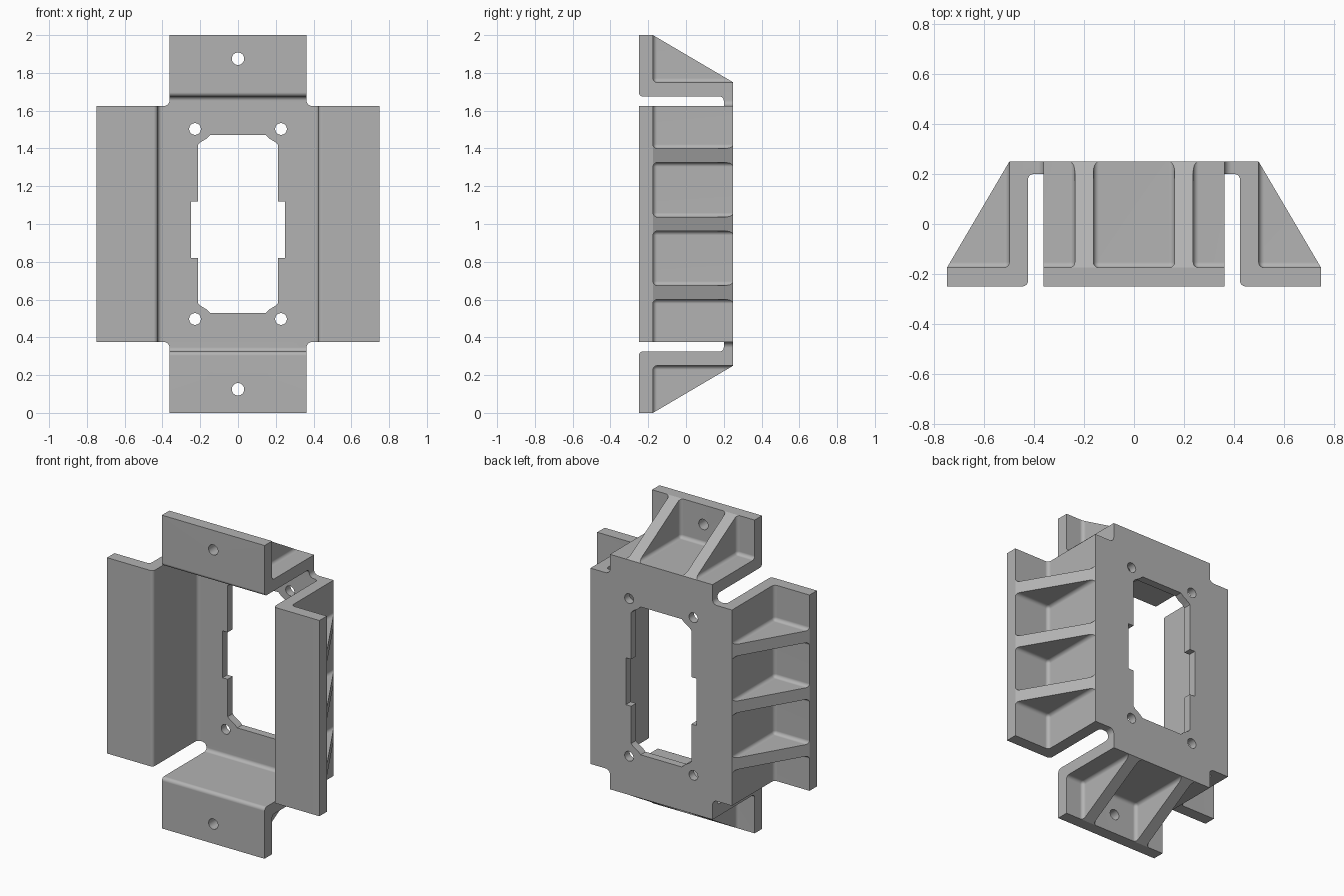
import bpy, bmesh
from math import radians, cos, sin, pi
from mathutils import Vector

cube = bpy.data.objects.get("Cube")
if cube:
    bpy.data.objects.remove(cube, do_unlink=True)

MID = 1.0      # height of the centre
FILLET = 0.022

# Ways of placing a profile point (u, v) extruded to depth t
PLACE = {
    "x": lambda u, v, t: (t, v, MID + u),
    "y": lambda u, v, t: (u, t, MID + v),
    "z": lambda u, v, t: (u, v, MID + t),
}


def new_object(name, bm):
    bmesh.ops.recalc_face_normals(bm, faces=bm.faces)
    mesh = bpy.data.meshes.new(name)
    bm.to_mesh(mesh)
    bm.free()
    obj = bpy.data.objects.new(name, mesh)
    bpy.context.collection.objects.link(obj)
    return obj


def rounded(points, steps=6):
    """Replace each right-angled corner that has a radius by an arc."""
    out = []
    for i, (u, v, r) in enumerate(points):
        p = Vector((u, v))
        if not r:
            out.append(p)
            continue
        a = (Vector(points[i - 1][:2]) - p).normalized() * r
        b = (Vector(points[(i + 1) % len(points)][:2]) - p).normalized() * r
        for k in range(steps + 1):
            t = pi / 2 * k / steps
            out.append(p + a * (1 - sin(t)) + b * (1 - cos(t)))
    return out


def prism(name, points, axis, lo, hi):
    bm = bmesh.new()
    ends = [[bm.verts.new(PLACE[axis](u, v, t)) for u, v in points] for t in (lo, hi)]
    bm.faces.new(ends[0])
    bm.faces.new(ends[1])
    n = len(points)
    for i in range(n):
        j = (i + 1) % n
        bm.faces.new((ends[0][i], ends[0][j], ends[1][j], ends[1][i]))
    return new_object(name, bm)


def soft_box(name, lo, hi):
    bm = bmesh.new()
    bmesh.ops.create_cube(bm, size=1)
    for v in bm.verts:
        v.co = [(l + h) / 2 + c * (h - l) for c, l, h in zip(v.co, lo, hi)]
    bmesh.ops.bevel(bm, geom=bm.edges[:], offset=FILLET, segments=5,
                    profile=0.5, affect="EDGES")
    return new_object(name, bm)


def combine(target, tool, operation):
    mod = target.modifiers.new(operation, "BOOLEAN")
    mod.operation, mod.solver, mod.object = operation, "EXACT", tool
    bpy.context.view_layer.objects.active = target
    bpy.ops.object.modifier_apply(modifier=mod.name)
    bpy.data.objects.remove(tool, do_unlink=True)


def hole(body, x, z, r, lo, hi):
    ring = [(x + r * cos(k * pi / 16), z + r * sin(k * pi / 16)) for k in range(32)]
    combine(body, prism("hole_cutter", ring, "y", lo, hi), "DIFFERENCE")


def channel(name, axis, wall, tip, half_length):
    """Wide channel with solid sloped wings, pocketed afterwards."""
    inner = wall - 0.075
    half = [(inner, 0.2, FILLET), (inner, -0.25, FILLET), (tip, -0.25, 0),
            (tip, -0.175, 0), (wall, 0.25, 0)]
    points = half + [(-u, v, r) for u, v, r in reversed(half)]
    return prism(name, rounded(points), axis, -half_length, half_length)


# Side wings with three ribs each
bracket = channel("bracket", "z", 0.5, 0.75, 0.625)
for side in (-1, 1):
    x0, x1 = sorted((side * 0.5, side * 1.0))
    for z0, z1 in ((-0.9, -0.4), (-0.325, -0.0375), (0.0375, 0.325), (0.4, 0.9)):
        combine(bracket, soft_box("pocket", (x0, -0.175, MID + z0),
                                  (x1, 0.5, MID + z1)), "DIFFERENCE")

# Top and bottom wings with two ribs each
end_wings = channel("end_wings", "x", 0.75, 1.0, 0.3625)
for side in (-1, 1):
    z0, z1 = sorted((MID + side * 0.75, MID + side * 1.3))
    for x0, x1 in ((-0.6, -0.2375), (-0.1625, 0.1625), (0.2375, 0.6)):
        combine(end_wings, soft_box("pocket", (x0, -0.175, z0),
                                    (x1, 0.5, z1)), "DIFFERENCE")
combine(bracket, end_wings, "UNION")

# Back plate with filleted notches at its corners
quarter = [(0.46, 0.625, 0), (0.3625, 0.625, 0.03), (0.3625, 0.7, 0)]
outline = quarter + [(-u, v, r) for u, v, r in reversed(quarter)]
outline += [(-u, -v, r) for u, v, r in outline]
combine(bracket, prism("back_plate", rounded(outline), "y", 0.2, 0.25), "UNION")

# Central opening with clipped corners and side notches
right = [(0.145, 0.472), (0.165, 0.453), (0.2, 0.432), (0.2125, 0.418),
         (0.2125, 0.12), (0.25, 0.12), (0.25, -0.18), (0.2125, -0.18),
         (0.2125, -0.418), (0.2, -0.432), (0.165, -0.453), (0.145, -0.472)]
opening = right + [(-u, v) for u, v in reversed(right)]
combine(bracket, prism("opening_cutter", opening, "y", 0.1, 0.4), "DIFFERENCE")

# Screw holes in the plate and the end flanges
for z in (-1, 1):
    for x in (-1, 1):
        hole(bracket, x * 0.2275, z * 0.503, 0.031, 0.1, 0.4)
    hole(bracket, 0, z * 0.875, 0.033, -0.4, -0.1)

# Grey finish
grey = bpy.data.materials.new("plain_grey")
grey.use_nodes = True
colour = (0.45, 0.45, 0.45, 1)
grey.diffuse_color = colour
grey.node_tree.nodes["Principled BSDF"].inputs["Base Color"].default_value = colour
bracket.data.materials.clear()
bracket.data.materials.append(grey)
for face in bracket.data.polygons:
    face.material_index = 0

# Smooth fillets, crisp edges
bpy.ops.object.select_all(action="DESELECT")
bracket.select_set(True)
bpy.context.view_layer.objects.active = bracket
bpy.ops.object.shade_smooth_by_angle(angle=radians(30))
weighted = bracket.modifiers.new("even_normals", "WEIGHTED_NORMAL")
weighted.keep_sharp = True
